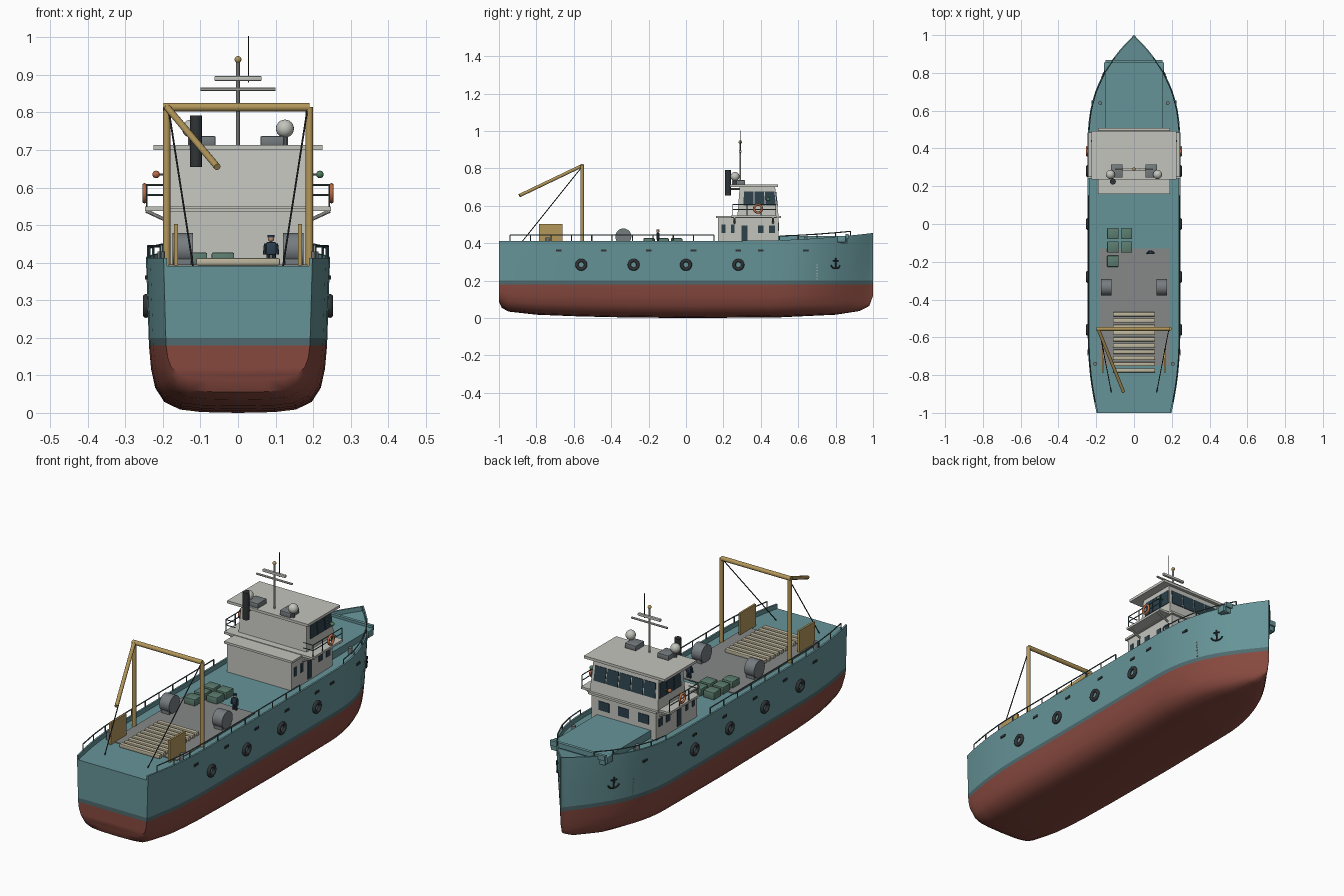
import bpy, bmesh, math
from mathutils import Vector, Matrix

if "Cube" in bpy.data.objects:
    bpy.data.objects.remove(bpy.data.objects["Cube"])

def mat(name, hexcol):
    m = bpy.data.materials.new(name)
    c = [int(hexcol[i:i + 2], 16) / 255 for i in (0, 2, 4)]
    m.diffuse_color = [((v + .055) / 1.055) ** 2.4 if v > .04 else v / 12.92 for v in c] + [1]
    m.use_nodes = True
    m.node_tree.nodes["Principled BSDF"].inputs["Base Color"].default_value = m.diffuse_color
    return m

TEAL, RED, BOOT = mat("teal", "669498"), mat("red", "87493f"), mat("boot", "4f6a6e")
WHITE, GREY, DARK = mat("white", "c4c4be"), mat("deck_grey", "858886"), mat("dark", "303436")
GLASS, YEL, WOOD = mat("glass", "2c414b"), mat("yellow", "b3975a"), mat("wood", "bcb59c")
CRATE, STEEL, ORANGE = mat("crate", "5c7d70"), mat("steel", "767c80"), mat("orange", "b56a45")
NAVY, SKIN, GREEN, RAIL = mat("navy", "2d3f50"), mat("skin", "b98b6b"), mat("green", "4f8060"), mat("rail", "4a6266")

def finish(name, bm, mats, smooth=True):
    bmesh.ops.recalc_face_normals(bm, faces=bm.faces)
    me = bpy.data.meshes.new(name)
    bm.to_mesh(me)
    bm.free()
    ob = bpy.data.objects.new(name, me)
    bpy.context.collection.objects.link(ob)
    for m in mats if isinstance(mats, list) else [mats]:
        me.materials.append(m)
    if smooth:
        bpy.context.view_layer.objects.active = ob
        bpy.ops.object.select_all(action='DESELECT')
        ob.select_set(True)
        bpy.ops.object.shade_smooth_by_angle(angle=math.radians(35))
    return ob

def box(name, x0, x1, y0, y1, z0, z1, m, bevel=0):
    bm = bmesh.new()
    bmesh.ops.create_cube(bm, size=1, matrix=Matrix.Translation(((x0 + x1) / 2, (y0 + y1) / 2, (z0 + z1) / 2))
                          @ Matrix.Diagonal((abs(x1 - x0), y1 - y0, z1 - z0, 1)))
    if bevel:
        bmesh.ops.bevel(bm, geom=bm.edges[:], offset=bevel, segments=2, affect='EDGES', profile=.5)
    return finish(name, bm, m, bool(bevel))

def rods(name, paths, r, m, n=10):
    bm = bmesh.new()
    for p in paths:
        for a, b in zip(p, p[1:]):
            a, b = Vector(a), Vector(b)
            rot = (b - a).to_track_quat('Z', 'Y').to_matrix().to_4x4()
            bmesh.ops.create_cone(bm, cap_ends=True, segments=n, radius1=r, radius2=r, depth=(b - a).length,
                                  matrix=Matrix.Translation((a + b) / 2) @ rot)
    return finish(name, bm, m)

def ball(name, p, r, m):
    bm = bmesh.new()
    bmesh.ops.create_uvsphere(bm, u_segments=20, v_segments=12, radius=r, matrix=Matrix.Translation(p))
    return finish(name, bm, m)

def ring(name, p, R, r, m):
    bpy.ops.mesh.primitive_torus_add(location=p, rotation=(0, math.pi / 2, 0), major_radius=R, minor_radius=r,
                                     major_segments=24, minor_segments=10)
    ob = bpy.context.object
    ob.name = name
    ob.data.materials.append(m)
    bpy.ops.object.shade_smooth()

def panel(name, quad, u0, u1, v0, v1, m, t=.003):
    """Thin pane on a wall given by bottom-left, bottom-right, top-right, top-left corners."""
    a, b, c, d = map(Vector, quad)
    P = lambda u, v: a.lerp(b, u).lerp(d.lerp(c, u), v)
    q = [P(u0, v0), P(u1, v0), P(u1, v1), P(u0, v1)]
    n = (b - a).cross(d - a).normalized() * t
    bm = bmesh.new()
    lo, hi = [bm.verts.new(p - n) for p in q], [bm.verts.new(p + n) for p in q]
    bm.faces.new(lo); bm.faces.new(hi)
    for i in range(4):
        j = (i + 1) % 4
        bm.faces.new((lo[i], lo[j], hi[j], hi[i]))
    finish(name, bm, m, False)

# --- Hull lines
def lerp(tab, x):
    for (a, va), (b, vb) in zip(tab, tab[1:]):
        if x <= b:
            return va + (vb - va) * max(0, (x - a) / (b - a))
    return tab[-1][1]

KEEL = [(-1, .088), (-.985, .055), (-.95, .035), (-.8, .018), (-.5, .006), (0, 0), (.5, .004),
        (.8, .018), (.93, .038), (.98, .065), (1, .12)]
sheer = lambda y: .413 + .042 * max(0, (y - .3) / .7) ** 2

def beam(y):
    if y > .42:
        return max(.003, .245 * (1 - ((y - .42) / .58) ** 2.5))
    return .245 - .047 * max(0, (-.6 - y) / .4) ** 2

def section(y):
    k, s, b = lerp(KEEL, y), sheer(y), beam(y)
    lv = [(w, k + (.18 - k) * f) for w, f in ((0, 0), (.4, .012), (.63, .05), (.8, .16), (.9, .37), (.945, .65), (.968, 1))]
    lv += [(.971, .2), (.985, .3), (.998, s - .022), (1, s)]
    pw = lambda z: 1 + (.3 * max(0, .4 - z) / .4 if y > .4 else 0)
    return [(w * .245 * (b / .245) ** pw(z), z) for w, z in lv]

def side(y, z):
    return lerp([(q, x) for x, q in section(y)], z)

ys = [-1, -.985, -.95, -.9, -.85, -.8, -.7, -.6, -.4, -.2, 0, .2, .4] + [.45 + .05 * i for i in range(10)] \
    + [.925, .95, .965, .98, .99, 1]
bm = bmesh.new()
rows = {}
for s in (1, -1):
    for y in ys:
        sec = section(y)
        b = sec[-1][0]
        sec = sec + [(max(b - .009, 0), sec[-1][1]), (max(b - .009, 0), sec[-2][1]), (0, sec[-2][1])]
        rows[s, y] = [bm.verts.new((s * x, y, z)) for x, z in sec]
col = lambda i: 1 if i < 6 else 2 if i == 6 else 0
def face(vs, i):
    f = bm.faces.new(vs)
    f.material_index = col(i)
for s in (1, -1):
    for y0, y1 in zip(ys, ys[1:]):
        A, B = rows[s, y0], rows[s, y1]
        for i in range(len(A) - 1):
            face((A[i], A[i + 1], B[i + 1], B[i]), i)
for y in (-1, 1):
    L, R = rows[-1, y], rows[1, y]
    for i in range(9):
        face((L[i], L[i + 1], R[i + 1], R[i]), i)
    for q in (L, R):
        face(q[9:13], 9)
bmesh.ops.remove_doubles(bm, verts=bm.verts, dist=.0002)
finish("hull", bm, [TEAL, RED, BOOT])

# --- Decks
box("work_deck", -.185, .185, -.75, -.13, .385, .395, GREY)
box("foredeck", -.15, .15, .48, .86, .4, .438, TEAL)
box("breakwater", -.152, .152, .852, .868, .425, .45, TEAL)

# --- Lower and upper house
box("lower_house", -.18, .18, .17, .495, .385, .538, WHITE)
box("lower_roof", -.19, .19, .16, .508, .535, .546, WHITE)
box("bridge_wings", -.247, .247, .24, .485, .538, .549, WHITE)
zb, zt = .545, .702
lo = [(-.19, .275, zb), (.19, .275, zb), (.19, .495, zb), (-.19, .495, zb)]
hi = [(-.182, .287, zt), (.182, .287, zt), (.182, .476, zt), (-.182, .476, zt)]
bm = bmesh.new()
a, b = [bm.verts.new(p) for p in lo], [bm.verts.new(p) for p in hi]
bm.faces.new(a); bm.faces.new(b)
for i in range(4):
    j = (i + 1) % 4
    bm.faces.new((a[i], a[j], b[j], b[i]))
finish("wheelhouse", bm, WHITE, False)
box("wheelhouse_roof", -.225, .225, .235, .492, .7, .713, WHITE)
for i in range(5):
    panel("front_window", (lo[2], lo[3], hi[3], hi[2]), .04 + .187 * i, .21 + .187 * i, .36, .83, GLASS)
for k, q in ((0, (lo[1], lo[2], hi[2], hi[1])), (1, (lo[3], lo[0], hi[0], hi[3]))):
    for i in range(3):
        u = .13 + .285 * i
        u0, u1 = (u, u + .265) if k == 0 else (1 - u - .265, 1 - u)
        panel("wheelhouse_side_window", q, u0, u1, .36, .83, GLASS)
for x in (-.11, 0, .11):
    box("lower_front_window", x - .03, x + .03, .49, .498, .465, .51, GLASS)

# --- Everything mirrored port and starboard
for s in (1, -1):
    X = s * .18
    for y, w, z0, z1 in ((.2, .02, .455, .5), (.25, .02, .455, .5), (.312, .032, .4, .495), (.4, .03, .455, .495), (.46, .03, .455, .495)):
        box("lower_side_window", X - .003, X + .003, y - w / 2, y + w / 2, z0, z1, GLASS)
    for y in (.26, .465):
        rods("wing_bracket", [[(s * .245, y, .538), (s * .18, y, .508)]], .005, WHITE)
    w = s * .243
    rods("wing_rail", [[(w, .48, z), (w, .25, z), (s * .19, .25, z)] for z in (.58, .607)] +
         [[(w, y, .545), (w, y, .607)] for y in (.25, .325, .4, .48)], .0025, RAIL, 6)
    ring("lifebuoy", (s * .249, .385, .585), .021, .006, ORANGE)
    ball("nav_light", (s * .218, .44, .635), .01, GREEN if s > 0 else ORANGE)
    rods("nav_light_arm", [[(s * .18, .44, .635), (s * .218, .44, .635)]], .003, STEEL, 6)
    # bulwark railing
    yr = [-.94 + .109 * i for i in range(11)]
    pt = lambda y, h: (s * (beam(y) - .005), y, sheer(y) + h)
    rods("side_rail", [[pt(y, .031) for y in yr]] + [[pt(y, -.005), pt(y, .031)] for y in yr], .003, RAIL, 6)
    yf = [.5, .6, .7, .8, .88]
    rods("fore_rail", [[pt(y, .022) for y in yf]] + [[pt(y, -.005), pt(y, .022)] for y in yf], .003, RAIL, 6)
    # hull fittings
    for y in (-.56, -.28, 0, .28):
        ring("tyre_fender", (s * (side(y, .285) + .004), y, .285), .023, .009, DARK)
    for y in (-.68, -.44, -.2, .04, .28, .4, .64):
        c = s * side(y, .36)
        box("scupper", c - .004, c + .004, y - .015, y + .015, .355, .366, DARK)
    for i in range(6):
        c = s * side(.7, .21 + .015 * i)
        box("draft_mark", c - .003, c + .003, .697, .703, .207 + .015 * i, .212 + .015 * i, WHITE)
    box("fairlead", s * .135, s * .16, .81, .855, .405, .44, TEAL, .004)
    P = lambda y, z: (s * (side(y, z) + .006), y, z)
    arc = [P(.8 + .024 * math.sin(t), .285 - .02 * math.cos(t)) for t in [-1.4 + .4 * i for i in range(8)]]
    rods("anchor", [[P(.8, .265), P(.8, .32)], [P(.787, .307), P(.813, .307)], arc], .004, DARK, 8)
    for x, y in ((.205, -.74), (.178, .64)):
        rods("bollard", [[(s * x, y, .39), (s * x, y, .43)]], .01, STEEL, 12)
    # working gear
    rods("gantry_post", [[(s * .19, -.555, .388), (s * .19, -.555, .815)]], .01, YEL, 14)
    rods("gantry_stay", [[(s * .185, -.555, .81), (s * .12, -.89, .392)]], .0025, DARK, 6)
    box("trawl_door", s * .16, s * .17, -.785, -.66, .392, .503, YEL)
    rods("winch_drum", [[(s * .12, -.335, .436), (s * .175, -.335, .436)]], .043, STEEL, 28)
    box("winch_base", s * .125, s * .17, -.37, -.3, .39, .41, STEEL)
    # roof gear
    box("roof_box", s * .06, s * .122, .245, .315, .712, .737, STEEL, .003)
    rods("dome_stand", [[(s * .125, .262, .71), (s * .125, .262, .74)]], .008, STEEL)
    ball("radar_dome", (s * .125, .262, .757), .024, WHITE)

# --- Gantry beam and boom
rods("gantry_beam", [[(-.198, -.555, .814), (.19, -.555, .814)]], .011, YEL, 14)
rods("gantry_boom", [[(-.19, -.555, .815), (-.055, -.89, .655)]], .009, YEL, 14)

# --- Deck cargo
for i in range(10):
    y = -.775 + .033 * i
    box("deck_timber", -.112, .112, y - .011, y + .011, .393, .412, WOOD, .004)
for x, y in ((-.112, -.05), (-.04, -.05), (-.112, -.122), (-.04, -.122), (-.112, -.197)):
    box("crate", x - .03, x + .03, y - .03, y + .03, .39, .427, CRATE, .004)

# --- Funnel and mast
rods("funnel", [[(-.112, .225, .655), (-.112, .225, .792)]], .016, DARK, 20)
rods("funnel_bracket", [[(-.112, .225, .69), (-.112, .29, .69)]], .006, STEEL)
rods("mast", [[(0, .29, .71), (0, .29, .94)]], .005, WHITE)
rods("mast_crossbar", [[(-.1, .29, .862), (.1, .29, .862)]], .005, WHITE)
box("radar_scanner", -.063, .063, .283, .297, .884, .897, WHITE, .003)
ball("mast_light", (0, .29, .941), .009, YEL)
rods("whip_antenna", [[(.028, .29, .88), (.028, .29, 1.003)]], .0018, DARK, 6)

# --- Deckhand
rods("deckhand_legs", [[(x, -.15, .39), (x, -.15, .425)] for x in (.081, .095)], .006, NAVY)
box("deckhand_body", .074, .102, -.159, -.141, .42, .455, NAVY, .005)
rods("deckhand_arms", [[(.073, -.15, .45), (.07, -.155, .422)], [(.103, -.15, .45), (.106, -.155, .422)]], .004, NAVY, 8)
ball("deckhand_head", (.088, -.15, .463), .008, SKIN)
rods("deckhand_cap", [[(.088, -.15, .467), (.088, -.15, .474)]], .009, NAVY, 12)
